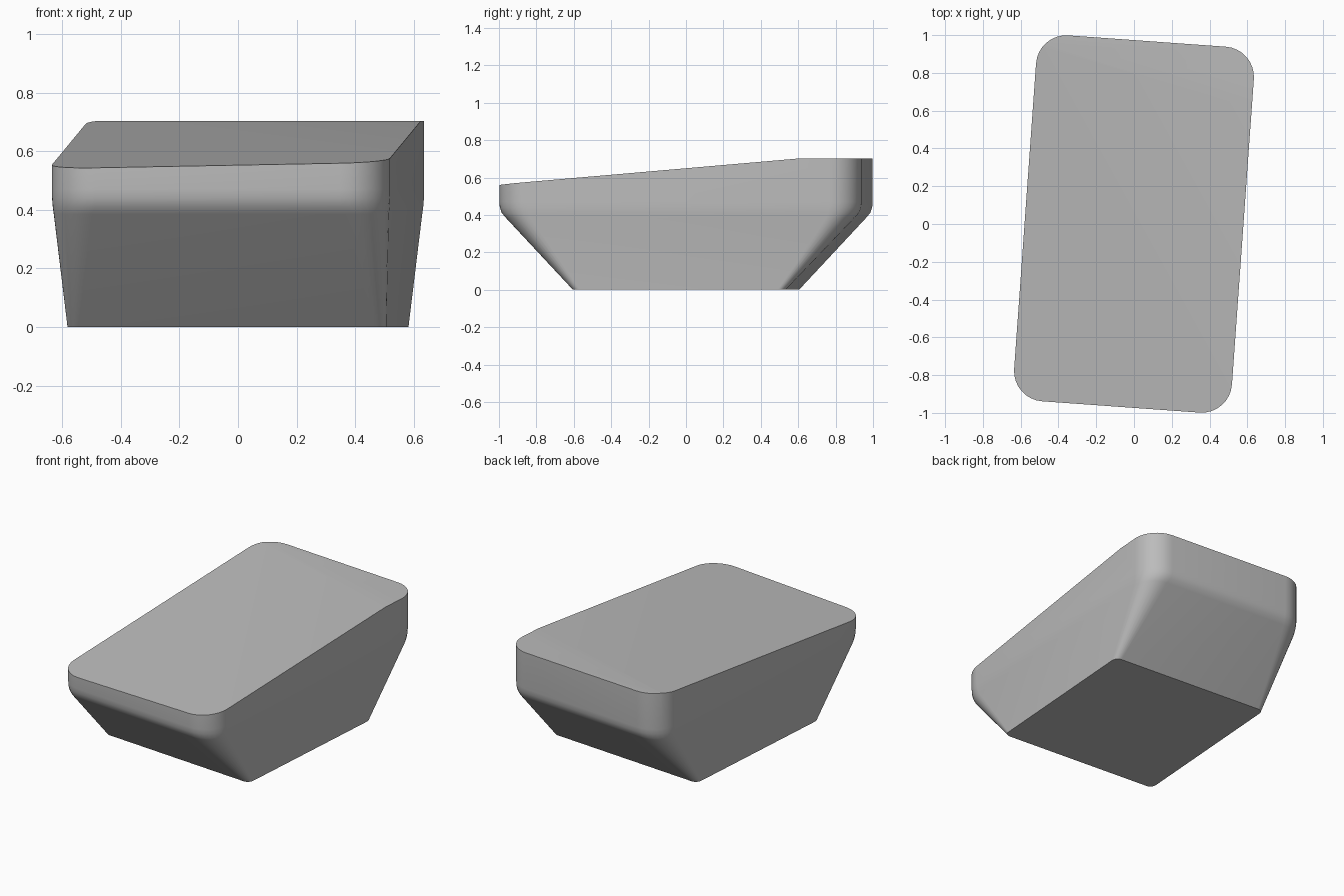
import bpy, bmesh
from math import sin, cos, pi, radians
from mathutils import Matrix, Vector

cube = bpy.data.objects.get("Cube")
if cube:
    bpy.data.objects.remove(cube, do_unlink=True)

grey = bpy.data.materials.new("plain_grey")
grey.use_nodes = True
colour = (0.5, 0.5, 0.5, 1)
grey.diffuse_color = colour
grey.node_tree.nodes["Principled BSDF"].inputs["Base Color"].default_value = colour

STEPS = 8


def rounded_ring(bm, half_w, half_l, radius, z):
    """Rounded rectangle of vertices at one height."""
    ring = []
    for q, (sx, sy) in enumerate([(1, 1), (-1, 1), (-1, -1), (1, -1)]):
        for i in range(STEPS + 1):
            a = (q + i / STEPS) * pi / 2
            ring.append(bm.verts.new((sx * (half_w - radius) + radius * cos(a),
                                      sy * (half_l - radius) + radius * sin(a), z)))
    return ring


def cut_top(bm, point, normal):
    """Slice off everything above a plane and cap the opening."""
    geom = bm.verts[:] + bm.edges[:] + bm.faces[:]
    cut = bmesh.ops.bisect_plane(bm, geom=geom, plane_co=point, plane_no=normal,
                                 clear_outer=True)["geom_cut"]
    edges = [e for e in cut if isinstance(e, bmesh.types.BMEdge)]
    bmesh.ops.holes_fill(bm, edges=edges, sides=0)


# Flared body: half width, half length, corner radius, height
sections = [(0.545, 0.57, 0.04, 0), (0.573, 0.935, 0.14, 0.385),
            (0.576, 0.957, 0.155, 0.41), (0.578, 0.968, 0.16, 0.44),
            (0.578, 0.971, 0.16, 0.47), (0.578, 0.971, 0.16, 0.9)]
bm = bmesh.new()
rings = [rounded_ring(bm, *s) for s in sections]
for low, high in zip(rings, rings[1:]):
    for i in range(len(low)):
        j = (i + 1) % len(low)
        bm.faces.new((low[i], low[j], high[j], high[i]))
bm.faces.new(rings[0][::-1])
bm.faces.new(rings[-1])

# Slight turn of the whole body, then the sloping lid with its level rear
bmesh.ops.rotate(bm, verts=bm.verts, cent=(0, 0, 0),
                 matrix=Matrix.Rotation(radians(-4.1), 3, "Z"))
cut_top(bm, Vector((0, 0, 0.635)), Vector((-0.025, -0.085, 1)).normalized())
cut_top(bm, Vector((0, 0, 0.703)), Vector((0, 0, 1)))
bmesh.ops.recalc_face_normals(bm, faces=bm.faces)

mesh = bpy.data.meshes.new("tapered_body")
bm.to_mesh(mesh)
bm.free()
mesh.materials.append(grey)
body = bpy.data.objects.new("tapered_body", mesh)
bpy.context.collection.objects.link(body)
bpy.context.view_layer.objects.active = body
body.select_set(True)
bpy.ops.object.shade_smooth_by_angle(angle=radians(35))
